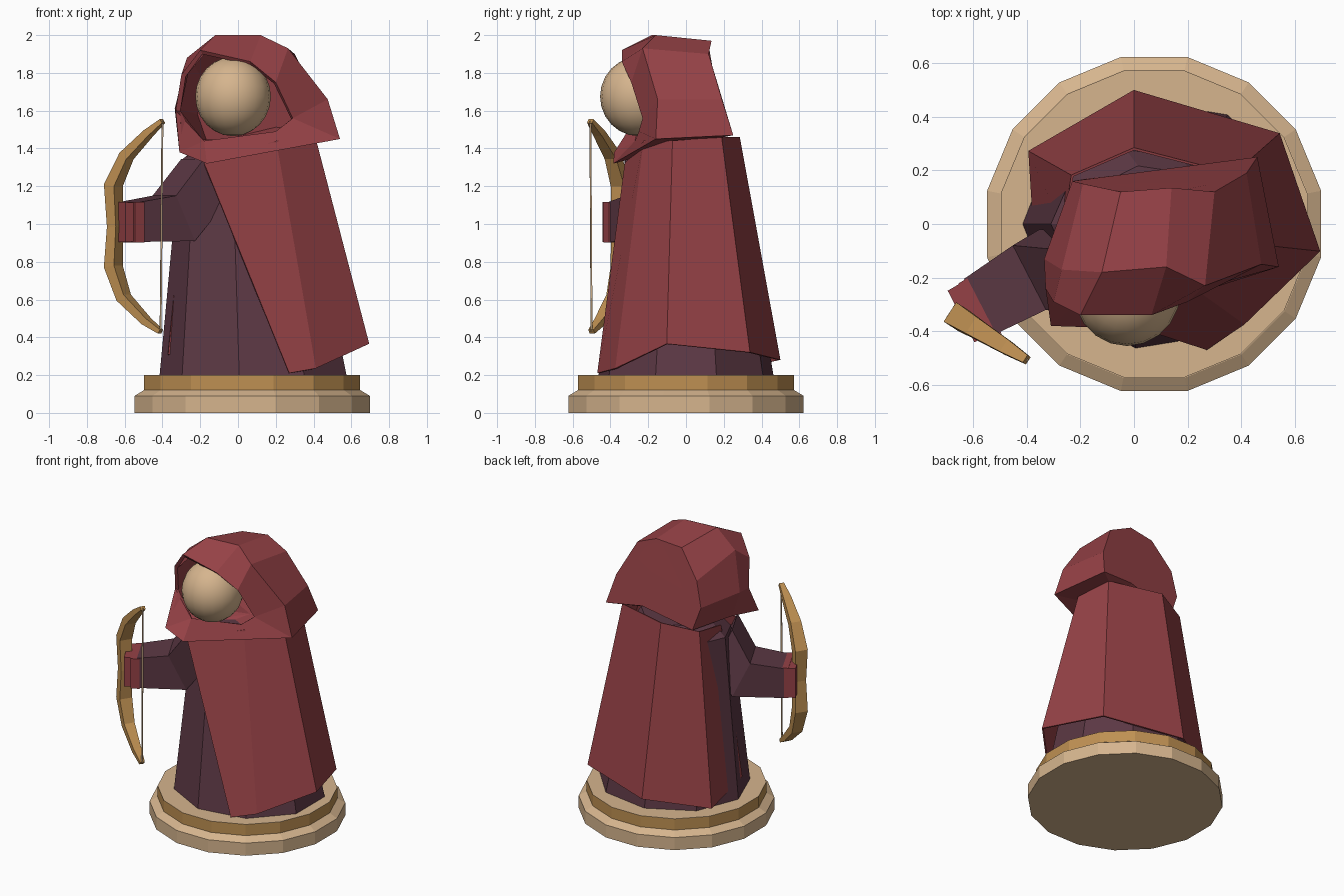
import bpy, bmesh, math
from mathutils import Vector

cube = bpy.data.objects.get("Cube")
if cube:
    bpy.data.objects.remove(cube, do_unlink=True)


def material(name, rgb):
    m = bpy.data.materials.new(name)
    m.use_nodes = True
    m.diffuse_color = (*rgb, 1)
    m.node_tree.nodes["Principled BSDF"].inputs["Base Color"].default_value = (*rgb, 1)
    return m


RED = material("red cloth", (0.30, 0.053, 0.061))
PURPLE = material("dark purple cloth", (0.107, 0.040, 0.058))
TAN = material("tan", (0.67, 0.46, 0.27))
WOOD = material("golden wood", (0.52, 0.28, 0.085))


def build(name, bm, mat):
    """Turn a bmesh into a named object with one colour."""
    bmesh.ops.remove_doubles(bm, verts=bm.verts, dist=0.0005)
    bmesh.ops.recalc_face_normals(bm, faces=bm.faces)
    mesh = bpy.data.meshes.new(name)
    bm.to_mesh(mesh)
    bm.free()
    mesh.materials.append(mat)
    obj = bpy.data.objects.new(name, mesh)
    bpy.context.collection.objects.link(obj)
    return obj


def loft(name, rings, mat, closed=True):
    """Bridge rings of points; closed rings get end caps."""
    bm = bmesh.new()
    rows = [[bm.verts.new(p) for p in ring] for ring in rings]
    n = len(rows[0])
    for a, b in zip(rows, rows[1:]):
        for i in range(n if closed else n - 1):
            j = (i + 1) % n
            bm.faces.new((a[i], a[j], b[j], b[i]))
    if closed:
        bm.faces.new(rows[0])
        bm.faces.new(rows[-1])
    return build(name, bm, mat)


def ellipse(n, cx, rx, ry, z, start=0.0):
    turns = [start + i * math.tau / n for i in range(n)]
    return [(cx + rx * math.cos(t), ry * math.sin(t), z) for t in turns]


def solidify(obj, thickness, offset):
    mod = obj.modifiers.new("thickness", "SOLIDIFY")
    mod.thickness = thickness
    mod.offset = offset


# Stepped round base
def disc(r, z):
    return ellipse(16, 0.075, r, r, z, math.pi / 16)


loft("base_plinth", [disc(0.635, 0), disc(0.635, 0.09), disc(0.585, 0.12)], TAN)
loft("base_band", [disc(0.583, 0.115), disc(0.583, 0.199)], WOOD)
loft("base_top", [disc(0.583, 0.197), disc(0.583, 0.2)], TAN)

# Tapered robe
loft("robe", [ellipse(9, 0.095, 0.51, 0.47, 0.2, math.pi),
              ellipse(9, 0.03, 0.34, 0.28, 1.33, math.pi),
              ellipse(9, 0.06, 0.26, 0.22, 1.42, math.pi)], PURPLE)

# Open cape, hem to collar, running from the front round the left and back
hem = [(0.27, -0.465, 0.21), (0.41, -0.37, 0.235), (0.69, -0.10, 0.365), (0.54, 0.335, 0.32),
       (0, 0.495, 0.28), (-0.39, 0.27, 0.23), (-0.365, -0.11, 0.31)]
collar = [(-0.18, -0.32, 1.32), (0.20, -0.22, 1.44), (0.41, -0.07, 1.44), (0.37, 0.185, 1.46),
          (0, 0.28, 1.46), (-0.23, 0.18, 1.42), (-0.26, -0.02, 1.4)]
cape = loft("cape", [hem, collar], RED, closed=False)
solidify(cape, 0.01, 0)

# Hood: three arches over the head, from the right shoulder to the left
rim = [(-0.31, -0.38, 1.38), (-0.33, -0.24, 1.60), (-0.30, -0.29, 1.79), (-0.20, -0.34, 1.92),
       (0.065, -0.34, 1.86), (0.20, -0.29, 1.75), (0.29, -0.23, 1.56), (0.54, -0.16, 1.45)]
middle = [(-0.28, -0.12, 1.43), (-0.335, -0.13, 1.61), (-0.30, -0.15, 1.81), (-0.23, -0.17, 1.94),
          (-0.08, -0.18, 2.0), (0.125, -0.16, 2.0), (0.475, -0.15, 1.66), (0.54, -0.16, 1.45)]
middle[5] = (0.265, -0.23, 1.93)
middle[4] = (0.12, -0.16, 2.0)
middle[3] = (-0.12, -0.18, 2.0)
middle[2] = (-0.27, -0.17, 1.88)
back = [(-0.17, 0.17, 1.41), (-0.23, 0.16, 1.58), (-0.19, 0.15, 1.76), (-0.05, 0.12, 1.95),
        (0.14, 0.135, 1.97), (0.30, 0.12, 1.90), (0.42, 0.19, 1.66), (0.46, 0.25, 1.47)]

bm = bmesh.new()
R, B, C = [[bm.verts.new(p) for p in arch] for arch in (rim, middle, back)]
for a, b in ((R, B), (B, C)):
    for i in range(7):
        if a is R and i == 6:
            bm.faces.new((R[6], R[7], B[6]))
        else:
            bm.faces.new((a[i], a[i + 1], b[i + 1], b[i]))
notch = bm.verts.new((0.20, 0.21, 1.50))
chest = bm.verts.new((-0.165, -0.385, 1.32))
throat_right = bm.verts.new((-0.18, -0.27, 1.44))
throat_left = bm.verts.new((0.20, -0.25, 1.49))
centre = bm.verts.new((0.1, 0, 1.42))
bm.faces.new(C + [notch])
bm.faces.new((chest, R[7], R[6], throat_left, throat_right))
bm.faces.new((R[0], chest, throat_right))
bm.faces.new((R[1], R[0], throat_right))
under = [chest, R[0], B[0], C[0], notch, C[7], R[7]]
for a, b in zip(under, under[1:] + under[:1]):
    bm.faces.new((a, b, centre))
hood = build("hood", bm, RED)
solidify(hood, 0.025, -1)

# Round face
bpy.ops.mesh.primitive_uv_sphere_add(segments=20, ring_count=12, radius=1, location=(-0.026, -0.25, 1.675))
head = bpy.context.object
head.name = "head"
head.scale = (0.2, 0.205, 0.21)
head.data.materials.append(TAN)
bpy.ops.object.shade_smooth()

# Right arm: boxy sleeve bent at the elbow, with a gloved hand
side = Vector((0.46, -0.89, 0))
up = Vector((0, 0, 1))


def section(centre, half_width, half_height, lean=0.0):
    c = Vector(centre)
    tilt = up * half_height + Vector((-lean, -lean * 0.6, 0))
    s = side * half_width
    return [c + s + tilt, c - s + tilt, c - s - tilt, c + s - tilt]


loft("right_sleeve", [section((-0.19, -0.18, 1.22), 0.13, 0.125, 0.05),
                      section((-0.34, -0.17, 1.03), 0.135, 0.12, 0.05),
                      section((-0.58, -0.31, 1.01), 0.118, 0.105)], PURPLE)
loft("right_hand", [section((-0.54, -0.285, 1.01), 0.11, 0.098),
                    section((-0.645, -0.345, 1.01), 0.108, 0.106)], RED)
loft("glove_cuff", [section((-0.55, -0.30, 1.01), 0.121, 0.107),
                    section((-0.6, -0.33, 1.01), 0.121, 0.107)], RED)

# Bow: tapered limbs in a slanted upright plane, path as x, z, half thickness
path = [(-0.40, 1.545, 0.012), (-0.475, 1.48, 0.02), (-0.59, 1.36, 0.027), (-0.66, 1.205, 0.032),
        (-0.65, 0.985, 0.028), (-0.66, 0.775, 0.032), (-0.605, 0.61, 0.027), (-0.485, 0.485, 0.02),
        (-0.41, 0.43, 0.012)]
plane = Vector((1, -0.65, 0)).normalized()
across = Vector((0.65, 1, 0)).normalized()
points = [Vector((x, -0.345 - 0.62 * (x + 0.66), z)) for x, z, t in path]
rings = []
for i, p in enumerate(points):
    d = points[min(i + 1, len(points) - 1)] - points[max(i - 1, 0)]
    inward = d.cross(across).normalized()
    t = path[i][2]
    a, b = inward * t, across * t * 1.35
    rings.append([p + a + b, p - a + b, p - a - b, p + a - b])
loft("bow", rings, WOOD)

# Bowstring
ends = (points[-1], points[0])
loft("bowstring", [[p + plane * 0.006 * math.cos(k * math.pi / 2) + across * 0.006 * math.sin(k * math.pi / 2)
                    for k in range(4)] for p in ends], TAN)
